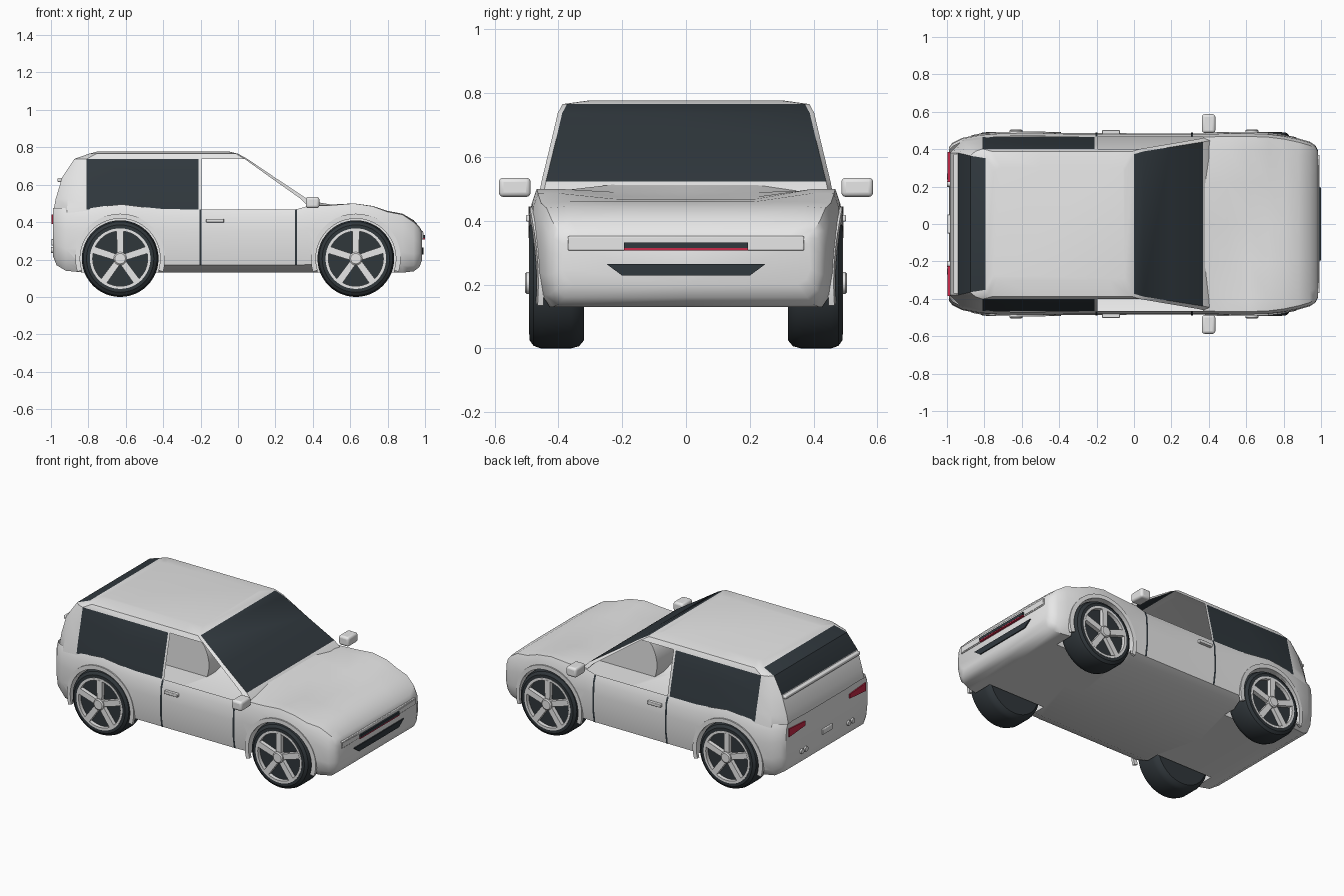
import bpy, bmesh, math
from mathutils import Vector

cube = bpy.data.objects.get("Cube")
if cube:
    bpy.data.objects.remove(cube)


def material(name, rgb):
    m = bpy.data.materials.new(name)
    m.use_nodes = True
    m.diffuse_color = (*rgb, 1)
    m.node_tree.nodes["Principled BSDF"].inputs["Base Color"].default_value = (*rgb, 1)
    return m


WHITE = material("body white", (0.8, 0.8, 0.8))
DARK = material("dark glass", (0.03, 0.04, 0.048))
RED = material("lamp red", (0.58, 0.022, 0.065))
RUBBER = material("tyre black", (0.03, 0.038, 0.044))


def make(name, verts, faces, mats, smooth=35):
    me = bpy.data.meshes.new(name)
    me.from_pydata(verts, [], faces)
    bm = bmesh.new()
    bm.from_mesh(me)
    bmesh.ops.recalc_face_normals(bm, faces=bm.faces)
    bm.to_mesh(me)
    bm.free()
    ob = bpy.data.objects.new(name, me)
    bpy.context.collection.objects.link(ob)
    for m in mats:
        me.materials.append(m)
    if smooth:
        smooth_object(ob, smooth)
    return ob


def smooth_object(ob, angle):
    bpy.ops.object.select_all(action="DESELECT")
    ob.select_set(True)
    bpy.context.view_layer.objects.active = ob
    bpy.ops.object.shade_smooth_by_angle(angle=math.radians(angle))


def prism(name, outline, offset, mat, smooth=35):
    """Extrude an outline by an offset vector."""
    n = len(outline)
    base = [Vector(p) for p in outline]
    verts = base + [p + Vector(offset) for p in base]
    faces = [list(range(n)), list(range(n, 2 * n))]
    faces += [(i, (i + 1) % n, n + (i + 1) % n, n + i) for i in range(n)]
    return make(name, verts, faces, [mat], smooth)


def box(name, x, y, z, mat, bevel=0):
    outline = [(x[0], y[0], z[0]), (x[1], y[0], z[0]), (x[1], y[1], z[0]), (x[0], y[1], z[0])]
    ob = prism(name, outline, (0, 0, z[1] - z[0]), mat)
    if bevel:
        mod = ob.modifiers.new("rounding", "BEVEL")
        mod.width, mod.segments = bevel, 3
    return ob


# Lower body: x, half width, underside, side top, centre top
STATIONS = [
    (-0.99, 0.41, 0.22, 0.475, 0.475), (-0.97, 0.435, 0.17, 0.475, 0.475),
    (-0.92, 0.46, 0.14, 0.475, 0.475), (-0.82, 0.48, 0.13, 0.47, 0.47),
    (-0.72, 0.488, 0.13, 0.485, 0.485), (-0.62, 0.49, 0.13, 0.495, 0.495),
    (-0.5, 0.49, 0.13, 0.48, 0.48), (-0.4, 0.487, 0.13, 0.47, 0.47),
    (0, 0.485, 0.13, 0.465, 0.465), (0.3, 0.485, 0.13, 0.465, 0.465),
    (0.37, 0.485, 0.13, 0.485, 0.515), (0.5, 0.488, 0.13, 0.49, 0.49),
    (0.62, 0.488, 0.13, 0.5, 0.475), (0.72, 0.484, 0.13, 0.485, 0.468),
    (0.8, 0.474, 0.13, 0.455, 0.46), (0.88, 0.457, 0.13, 0.44, 0.445),
    (0.94, 0.44, 0.137, 0.4, 0.41), (0.97, 0.42, 0.16, 0.37, 0.375),
    (0.985, 0.39, 0.2, 0.345, 0.35)]
SIDE = [(0.012, 0.12), (0, 0.35), (0, 0.65), (0.005, 0.88), (0.02, 1)]


def side_points(hw, zb, zs):
    return [(hw - inset, zb + f * (zs - zb)) for inset, f in SIDE]


def half_width(x):
    for a, b in zip(STATIONS, STATIONS[1:]):
        if a[0] <= x <= b[0]:
            return a[1] + (b[1] - a[1]) * (x - a[0]) / (b[0] - a[0])


verts, faces = [], []
for x, hw, zb, zs, zc in STATIONS:
    tuck = 0.1 if abs(x) <= 0.5 else 0.04  # sills slope far under the doors
    half = [(0, zb), (hw - tuck, zb)] + side_points(hw, zb, zs)
    half += [(0.82 * hw, zs * 0.85 + zc * 0.15 + 0.004), (0.45 * hw, zc), (0, zc)]
    ring = half + [(-y, z) for y, z in half[-2:0:-1]]
    verts += [(x, y, z) for y, z in ring]
n = len(ring)
for s in range(len(STATIONS) - 1):
    for i in range(n):
        j = (i + 1) % n
        faces.append((s * n + i, s * n + j, (s + 1) * n + j, (s + 1) * n + i))
faces += [list(range(n)), list(range(len(verts) - n, len(verts)))]
body = make("lower_body", verts, faces, [WHITE], 0)

# Wheel arch cut-outs
AXLE_X, AXLE_Z = 0.63, 0.205


def arc(radius, a0, a1, steps, cx, y):
    angles = [math.radians(a0 + (a1 - a0) * k / steps) for k in range(steps + 1)]
    return [(cx + radius * math.cos(a), y, AXLE_Z + radius * math.sin(a)) for a in angles]


cutters = []
for cx in (-AXLE_X, AXLE_X):
    for side in (-1, 1):
        c = prism("arch_cutter", arc(0.216, 0, 352.5, 47, cx, side * 0.3), (0, side * 0.3, 0), WHITE, 0)
        c.hide_render = True
        cutters.append(c)
        mod = body.modifiers.new("arch", "BOOLEAN")
        mod.operation, mod.object, mod.solver = "DIFFERENCE", c, "EXACT"
dg = bpy.context.evaluated_depsgraph_get()
cut_mesh = bpy.data.meshes.new_from_object(body.evaluated_get(dg))
body.modifiers.clear()
body.data = cut_mesh
for c in cutters:
    bpy.data.objects.remove(c)

# Open the cabin floor to the inside of the shell
bm = bmesh.new()
bm.from_mesh(cut_mesh)
deck = [f for f in bm.faces if f.normal.z > 0.7
        and f.calc_center_median().z > 0.44 and f.calc_center_median().x < 0.36]
bmesh.ops.delete(bm, geom=deck, context="FACES")
bm.to_mesh(cut_mesh)
bm.free()
smooth_object(body, 35)

# Cabin: stacked rings of height, rear x, front x, half width
LEVELS = [(0.45, -0.985, 0.44, 0.467), (0.468, -0.985, 0.425, 0.464), (0.524, -0.975, 0.37, 0.453),
          (0.64, -0.94, 0.195, 0.425), (0.738, -0.875, 0.05, 0.402),
          (0.766, -0.795, 0, 0.387), (0.778, -0.75, -0.05, 0.3)]
verts, faces, tags = [], [], []
for z, xr, xf, hw in LEVELS:
    xq = max(-0.81, xr + 0.04)
    half = [(xr, min(0.87 * hw + 0.015, 0.38)), (xr * 0.6 + xq * 0.4, 0.965 * hw)]
    half += [(x, hw) for x in (xq, -0.5, -0.21, -0.195)]
    half += [(-0.195 + t * (xf + 0.195), hw) for t in (0.45, 0.94)]
    half += [(xf, hw - 0.014)]
    verts += [(x, y, z) for x, y in half] + [(x, -y, z) for x, y in half[::-1]]
h = len(half)
n = 2 * h
for r in range(len(LEVELS) - 1):
    for i in range(n):
        j = (i + 1) % n
        col = min(i, n - 2 - i) if i < n - 1 else -1
        if col in (5, 6) and 1 <= r <= 3:
            continue  # open front side windows
        quarter = col in (2, 3) and 1 <= r <= 3
        screen = col == h - 1 and 2 <= r <= 4
        hatch = col == -1 and 3 <= r <= 4
        faces.append((r * n + i, r * n + j, (r + 1) * n + j, (r + 1) * n + i))
        tags.append(1 if quarter or screen or hatch else 0)
faces.append(list(range(len(verts) - n, len(verts))))
tags.append(0)
cabin = make("cabin", verts, faces, [WHITE, DARK], 30)
for poly, tag in zip(cabin.data.polygons, tags):
    poly.material_index = tag


# Wheels
def lathe(name, profile, cx, side, mat, steps=48, capped=True):
    verts, faces = [], []
    for radius, y in profile:
        verts += arc(radius, 0, 360 - 360 / steps, steps - 1, cx, side * y)
    for p in range(len(profile) - 1):
        for i in range(steps):
            j = (i + 1) % steps
            faces.append((p * steps + i, p * steps + j, (p + 1) * steps + j, (p + 1) * steps + i))
    if capped:
        faces += [list(range(steps)), list(range(len(verts) - steps, len(verts)))]
    return make(name, verts, faces, [mat])


TYRE = [(0.15, 0.32), (0.18, 0.32), (0.198, 0.335), (0.205, 0.36), (0.205, 0.455),
        (0.197, 0.478), (0.18, 0.49), (0.16, 0.49), (0.155, 0.468)]
RIM = [(0.147, 0.466), (0.147, 0.492), (0.162, 0.492), (0.162, 0.466)]
for cx, end in ((-AXLE_X, "rear"), (AXLE_X, "front")):
    for side, hand in ((-1, "right"), (1, "left")):
        tag = f"{end}_{hand}"
        lathe(f"{tag}_tyre", TYRE, cx, side, RUBBER)
        lathe(f"{tag}_rim", RIM, cx, side, WHITE, capped=False)
        lathe(f"{tag}_hub", [(0.035, 0.46), (0.035, 0.5), (0.028, 0.505)], cx, side, WHITE, 20)
        for k in range(5):
            a = math.radians(90 + 72 * k)
            out, across = Vector((math.cos(a), 0, math.sin(a))), Vector((-math.sin(a), 0, math.cos(a)))
            hub = Vector((cx, side * 0.468, AXLE_Z))
            pts = [hub + out * d + across * w for d, w in
                   ((0.02, -0.017), (0.15, -0.019), (0.15, 0.019), (0.02, 0.017))]
            prism(f"{tag}_spoke", pts, (0, side * 0.025, 0), WHITE)
        # Arch flare hugging the body side
        ring = arc(0.214, -17, 197, 32, cx, 0) + arc(0.24, -17, 197, 32, cx, 0)[::-1]
        ring = [(x, side * (half_width(x) - 0.014), z) for x, _, z in ring]
        prism(f"{tag}_arch_flare", ring, (0, side * 0.018, 0), WHITE)

# Door gaps, handles and mirrors on both sides
for side, hand in ((-1, "right"), (1, "left")):
    pts = side_points(0.488, 0.13, 0.467)
    for x in (-0.2, 0.31):
        verts = [(x + dx, side * y, z) for y, z in pts for dx in (-0.006, 0.006)]
        faces = [(2 * i, 2 * i + 1, 2 * i + 3, 2 * i + 2) for i in range(len(pts) - 1)]
        make(f"{hand}_door_gap", verts, faces, [DARK])
    box(f"{hand}_door_handle", (-0.17, -0.075), sorted((side * 0.48, side * 0.502)), (0.398, 0.418), WHITE, 0.004)
    box(f"{hand}_mirror", (0.363, 0.435), sorted((side * 0.487, side * 0.587)), (0.475, 0.535), WHITE, 0.014)

# Lamps and exhausts on both sides
for side, hand in ((-1, "right"), (1, "left")):
    lamp = [(0.97, side * y, z) for y, z in ((0.2, 0.312), (0.365, 0.312), (0.37, 0.345), (0.2, 0.338))]
    prism(f"{hand}_headlamp", lamp, (0.022, 0, 0), WHITE)
    lamp = [(-0.97, side * y, z) for y, z in ((0.225, 0.403), (0.385, 0.39), (0.385, 0.442), (0.225, 0.43))]
    prism(f"{hand}_tail_lamp", lamp, (-0.027, 0, 0), RED)
    for y in (0.215, 0.255):
        pipe = [(-0.97, side * y + 0.016 * math.cos(k * math.pi / 8), 0.25 + 0.016 * math.sin(k * math.pi / 8))
                for k in range(16)]
        prism(f"{hand}_exhaust_tip", pipe, (-0.03, 0, 0), WHITE)

# Nose details
box("nose_panel", (0.97, 0.99), (-0.37, 0.37), (0.307, 0.352), WHITE, 0.004)
box("upper_grille", (0.98, 1.0), (-0.195, 0.195), (0.314, 0.332), DARK)
box("nose_light_strip", (0.98, 0.999), (-0.195, 0.195), (0.307, 0.314), RED)
grille = [(0.97, y, z) for y, z in ((-0.2, 0.228), (0.2, 0.228), (0.25, 0.265), (-0.25, 0.265))]
prism("lower_grille", grille, (0.022, 0, 0), DARK)

# Tail details
box("tail_plate", (-0.998, -0.97), (-0.05, 0.05), (0.275, 0.31), WHITE, 0.004)
box("tail_spoiler", (-0.965, -0.93), (-0.375, 0.375), (0.615, 0.636), WHITE, 0.006)
